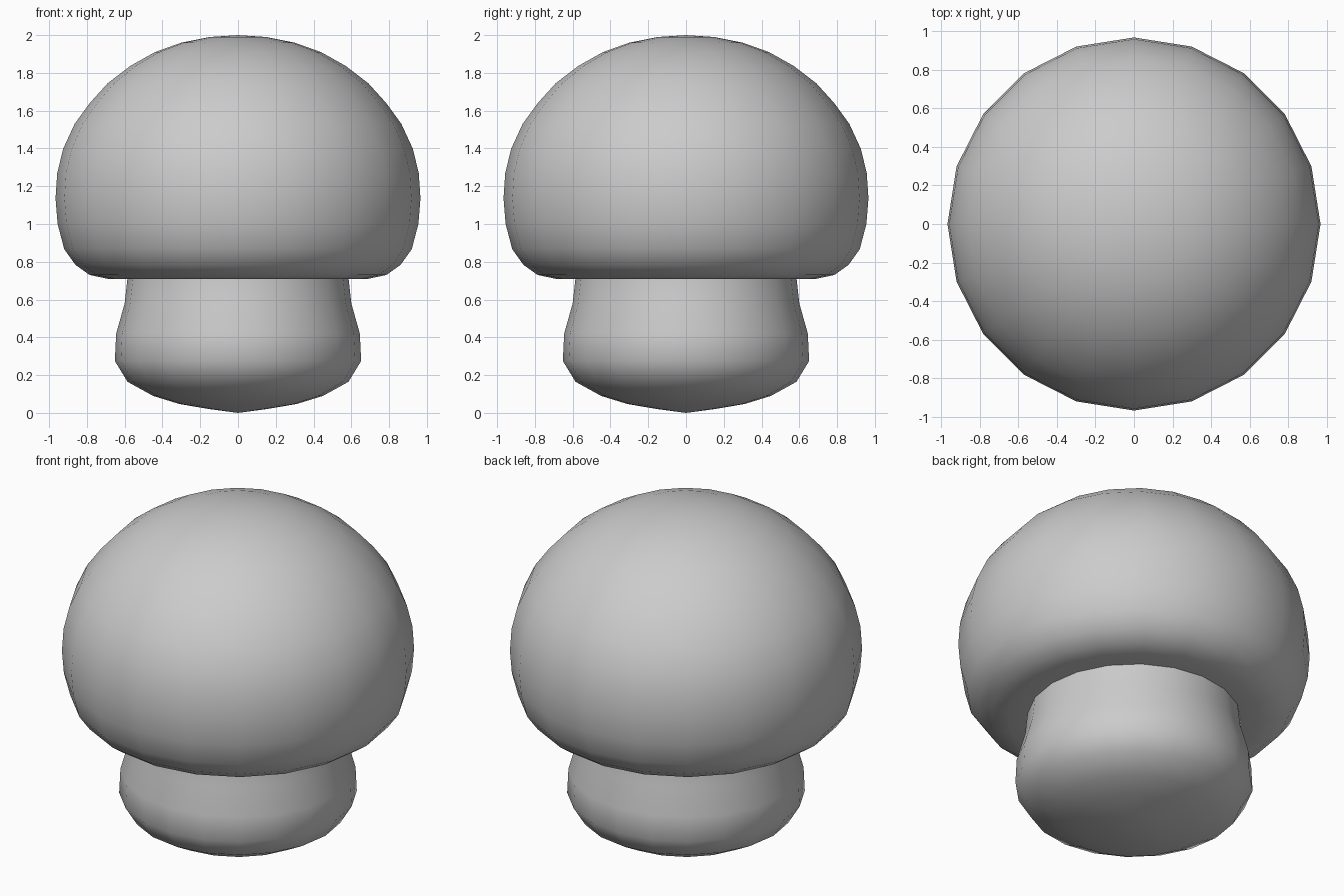
import bpy, bmesh, math

if "Cube" in bpy.data.objects:
    bpy.data.objects.remove(bpy.data.objects["Cube"])

SIDES = 20


def lathe(name, profile):
    """Revolve (radius, height) points, listed top to bottom, around z."""
    bm = bmesh.new()
    rings = []
    for r, z in profile:
        if r == 0:
            rings.append([bm.verts.new((0, 0, z))] * SIDES)
        else:
            rings.append([bm.verts.new((r * math.cos(2 * math.pi * i / SIDES),
                                        r * math.sin(2 * math.pi * i / SIDES), z))
                          for i in range(SIDES)])
    for a, b in zip(rings, rings[1:]):
        for i in range(SIDES):
            j = (i + 1) % SIDES
            corners = list(dict.fromkeys((a[i], b[i], b[j], a[j])))
            bm.faces.new(corners).smooth = True
    bmesh.ops.recalc_face_normals(bm, faces=bm.faces)
    mesh = bpy.data.meshes.new(name)
    bm.to_mesh(mesh)
    bm.free()
    obj = bpy.data.objects.new(name, mesh)
    bpy.context.collection.objects.link(obj)
    # bodies are closed or open downward, so make sure the normals face outward
    return obj


# Domed cap with rounded rim and flat underside
lathe("cap", [(0, 2.0), (0.15, 1.99), (0.30, 1.96), (0.44, 1.91), (0.57, 1.837),
              (0.69, 1.745), (0.785, 1.64), (0.865, 1.53), (0.925, 1.40),
              (0.957, 1.27), (0.966, 1.135), (0.955, 1.0), (0.92, 0.867),
              (0.86, 0.783), (0.785, 0.73), (0.69, 0.71), (0.56, 0.715), (0, 0.715)])

# Bulging stem with rounded base
lathe("stem", [(0.585, 0.715), (0.60, 0.58), (0.645, 0.42), (0.652, 0.275),
               (0.585, 0.165), (0.45, 0.09), (0.31, 0.047), (0.15, 0.02), (0, 0.0)])
